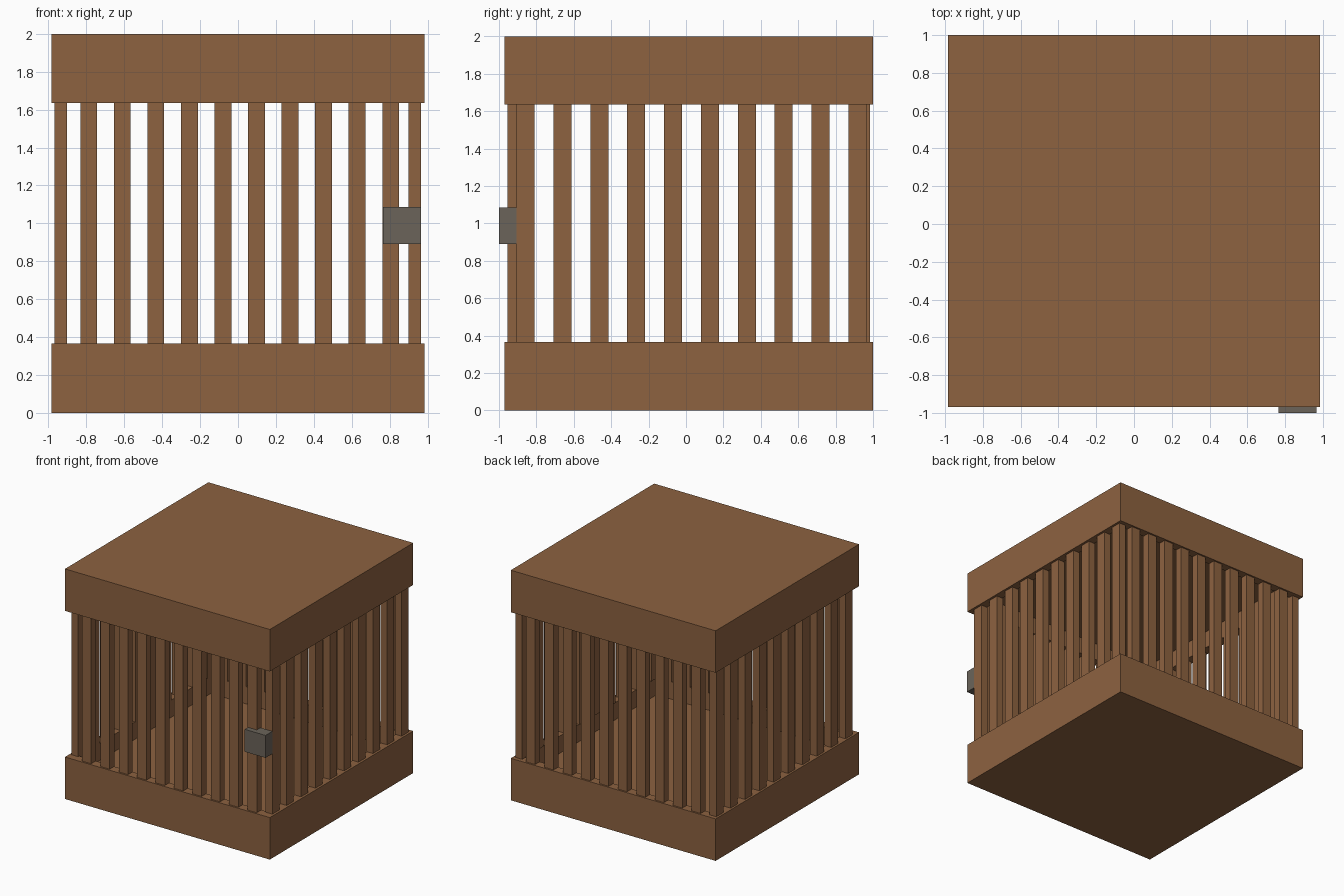
import bpy, bmesh

if "Cube" in bpy.data.objects:
    bpy.data.objects.remove(bpy.data.objects["Cube"])


def material(name, col):
    m = bpy.data.materials.new(name)
    m.diffuse_color = (*col, 1)
    m.use_nodes = True
    m.node_tree.nodes["Principled BSDF"].inputs["Base Color"].default_value = m.diffuse_color
    return m


wood = material("brown wood", (0.266, 0.122, 0.051))
iron = material("grey iron", (0.147, 0.127, 0.102))


def finish(name, bm, mat):
    bmesh.ops.recalc_face_normals(bm, faces=bm.faces)
    me = bpy.data.meshes.new(name)
    bm.to_mesh(me)
    bm.free()
    me.materials.append(mat)
    ob = bpy.data.objects.new(name, me)
    bpy.context.collection.objects.link(ob)
    return ob


def add_box(bm, x0, x1, y0, y1, z0, z1):
    vs = bmesh.ops.create_cube(bm, size=1)["verts"]
    for v in vs:
        v.co.x = x1 if v.co.x > 0 else x0
        v.co.y = y1 if v.co.y > 0 else y0
        v.co.z = z1 if v.co.z > 0 else z0
    return vs


def box(name, mat, *dims):
    bm = bmesh.new()
    add_box(bm, *dims)
    return finish(name, bm, mat)


X0, X1, Y0, Y1 = -0.985, 0.985, -0.97, 1.0
RIM, BASE_H, RECESS = 0.11, 0.365, 0.15


# Base and lid: shallow trays, recessed towards the inside of the cage
def tray(name, z0, z1, up):
    bm = bmesh.new()
    add_box(bm, X0, X1, Y0, Y1, z0, z1)
    bm.normal_update()
    face = max(bm.faces, key=lambda f: f.normal.z * up)
    bmesh.ops.inset_individual(bm, faces=[face], thickness=RIM)
    new = bmesh.ops.extrude_discrete_faces(bm, faces=[face])["faces"][0]
    for v in new.verts:
        v.co.z -= up * RECESS
    finish(name, bm, wood)


tray("base_tray", 0, BASE_H, 1)
tray("lid_tray", 2 - BASE_H, 2, -1)

# Vertical bars, ten per side
Z0, Z1 = BASE_H, 2 - BASE_H
for side, y0, y1 in (("front", -0.955, -0.89), ("back", 0.92, 0.985)):
    bm = bmesh.new()
    for i in range(10):
        x = -0.787 + i * 0.1769
        add_box(bm, x - 0.044, x + 0.044, y0, y1, Z0, Z1)
    finish(side + "_bars", bm, wood)

for side, x0, x1 in (("left", -0.967, -0.902), ("right", 0.9, 0.965)):
    bm = bmesh.new()
    for i in range(10):
        y = -0.858 + i * 0.1972
        add_box(bm, x0, x1, y - 0.048, y + 0.048, Z0, Z1)
    finish(side + "_bars", bm, wood)

# Lock block on the front right corner
box("lock", iron, 0.765, 0.965, -1.0, -0.905, 0.89, 1.085)
